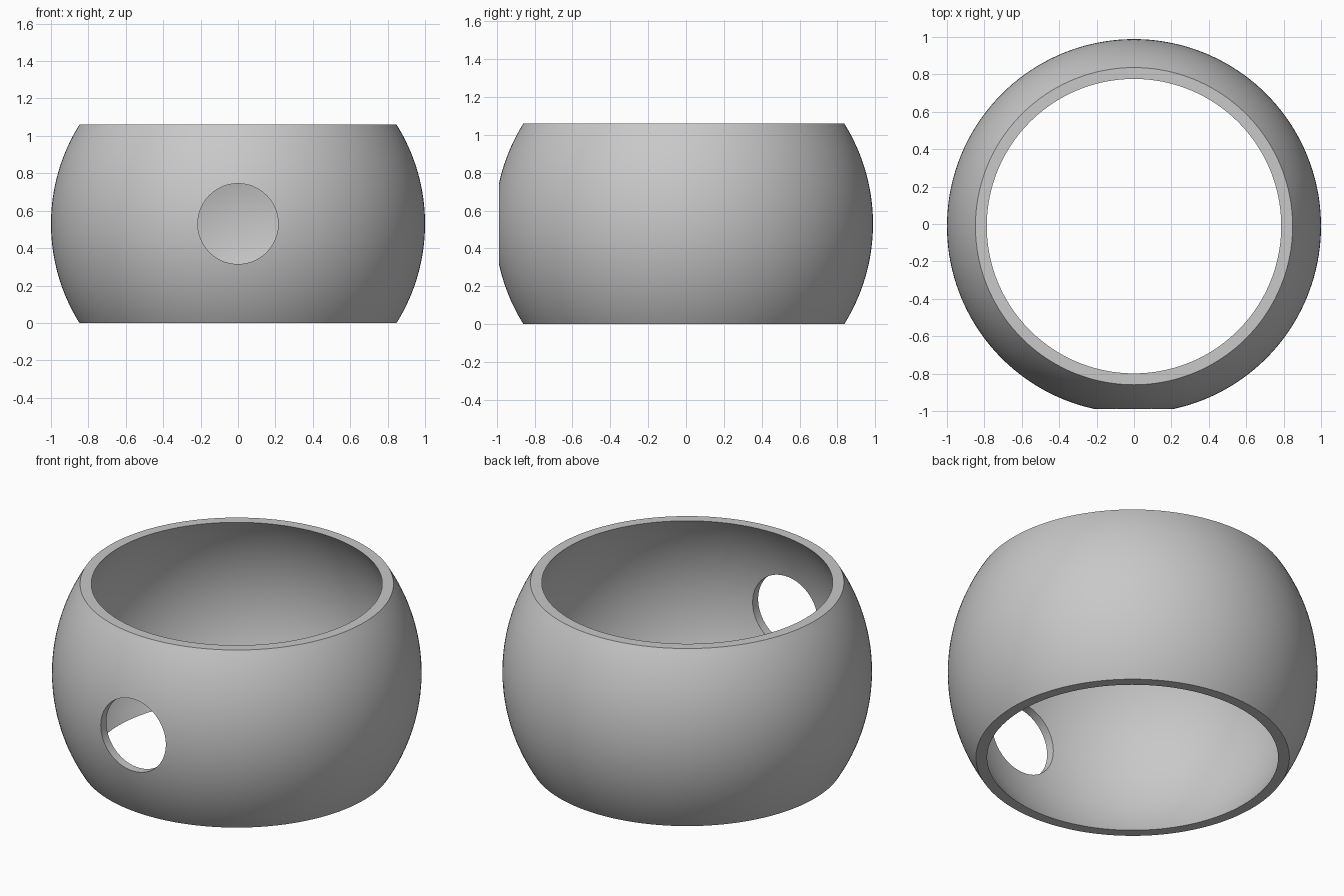
import bpy, bmesh, math
from mathutils import Matrix, Vector

OUTER, INNER, HALF = 1.0, 0.949, 0.53
HOLE_R, CENTRE = 0.215, Vector((0, -0.0115, HALF))
RINGS, SEGMENTS = 32, 160

if "Cube" in bpy.data.objects:
    bpy.data.objects.remove(bpy.data.objects["Cube"])

grey = bpy.data.materials.new("plain grey")
grey.use_nodes = True
colour = (0.58, 0.58, 0.58, 1)
grey.diffuse_color = colour
grey.node_tree.nodes["Principled BSDF"].inputs["Base Color"].default_value = colour


def add_object(name, bm):
    bmesh.ops.recalc_face_normals(bm, faces=bm.faces)
    mesh = bpy.data.meshes.new(name)
    bm.to_mesh(mesh)
    bm.free()
    obj = bpy.data.objects.new(name, mesh)
    obj.location = CENTRE
    mesh.materials.append(grey)
    bpy.context.collection.objects.link(obj)
    return obj


def arc(radius):
    """Side of a sphere, cut off flat at the bottom and top."""
    limit = math.asin(HALF / radius)
    angles = [limit * (2 * i / RINGS - 1) for i in range(RINGS + 1)]
    return [(radius * math.cos(a), 0, radius * math.sin(a)) for a in angles]


# Open ring: outer and inner arcs joined by flat rims, spun around z
bm = bmesh.new()
verts = [bm.verts.new(p) for p in arc(OUTER) + arc(INNER)[::-1]]
edges = [bm.edges.new((verts[i - 1], v)) for i, v in enumerate(verts)]
bmesh.ops.spin(bm, geom=verts + edges, cent=(0, 0, 0), axis=(0, 0, 1),
               angle=math.tau, steps=SEGMENTS, use_merge=True)
bmesh.ops.remove_doubles(bm, verts=bm.verts, dist=0.0001)
ring = add_object("round_shell", bm)

# Round hole through the front wall
bm = bmesh.new()
bmesh.ops.create_cone(bm, cap_ends=True, segments=96, radius1=HOLE_R, radius2=HOLE_R, depth=1,
                      matrix=Matrix.Translation((0, -OUTER, 0)) @ Matrix.Rotation(math.pi / 2, 4, "X"))
cutter = add_object("hole_cutter", bm)
cutter.hide_render = True

cut = ring.modifiers.new("front_hole", "BOOLEAN")
cut.operation = "DIFFERENCE"
cut.solver = "EXACT"
cut.object = cutter

bpy.ops.object.select_all(action="DESELECT")
ring.select_set(True)
bpy.context.view_layer.objects.active = ring
bpy.ops.object.modifier_apply(modifier=cut.name)
bpy.data.objects.remove(cutter)
bpy.ops.object.shade_smooth_by_angle(angle=math.radians(30))
